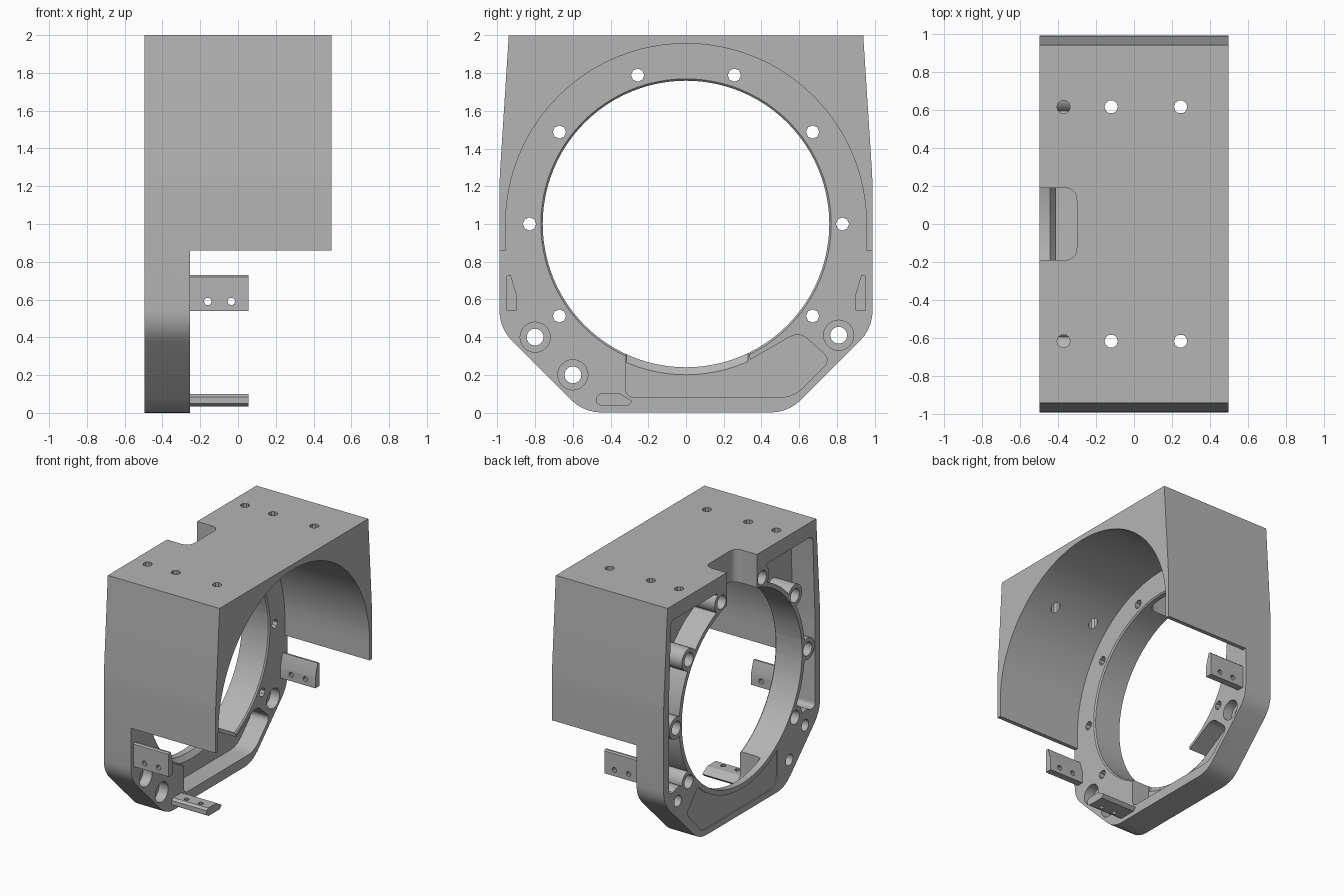
import bpy, bmesh
from math import sin, cos, pi, radians
from mathutils import Vector

if "Cube" in bpy.data.objects:
    bpy.data.objects.remove(bpy.data.objects["Cube"])

grey = bpy.data.materials.new("cast_grey")
grey.use_nodes = True
GREY = (0.46, 0.46, 0.46, 1)
grey.diffuse_color = GREY
grey.node_tree.nodes["Principled BSDF"].inputs["Base Color"].default_value = GREY

BACK, FRONT, STEP = -0.495, 0.495, -0.255   # rear face, hood mouth, plate front
BORE = 0.76
FLOOR = -0.3                                # bottom of the rear pockets


def loft(name, a, xa, b, xb):
    """Solid between outline a (y, z) at xa and outline b at xb."""
    bm = bmesh.new()
    va = [bm.verts.new((xa, y, z)) for y, z in a]
    vb = [bm.verts.new((xb, y, z)) for y, z in b]
    bm.faces.new(va)
    bm.faces.new(vb[::-1])
    n = len(va)
    for i in range(n):
        j = (i + 1) % n
        bm.faces.new((va[j], va[i], vb[i], vb[j]))
    bmesh.ops.recalc_face_normals(bm, faces=bm.faces)
    me = bpy.data.meshes.new(name)
    bm.to_mesh(me)
    bm.free()
    me.materials.append(grey)
    ob = bpy.data.objects.new(name, me)
    bpy.context.collection.objects.link(ob)
    return ob


def prism(name, pts, x0, x1):
    return loft(name, pts, x0, pts, x1)


def disc(y, z, r, n=12):
    return [(y + r * cos(2 * pi * i / n), z + r * sin(2 * pi * i / n)) for i in range(n)]


def rounded(pts, d, steps=5):
    """Round each corner, starting d before it (d may be a list)."""
    out = []
    for i, p in enumerate(pts):
        di = d[i] if isinstance(d, (list, tuple)) else d
        p, q, r = Vector(p), Vector(pts[i - 1]), Vector(pts[(i + 1) % len(pts)])
        if di == 0:
            out.append(tuple(p))
            continue
        a = p + (q - p).normalized() * di
        b = p + (r - p).normalized() * di
        for k in range(steps + 1):
            t = k / steps
            out.append(tuple(a * (1 - t) ** 2 + p * 2 * t * (1 - t) + b * t * t))
    return out


def mirror(pts):
    return [(-y, z) for y, z in pts]


def turned(ob, axis):
    """Turn a prism made along x so that it runs along y or z."""
    for v in ob.data.vertices:
        x, y, z = v.co
        v.co = (y, x, z) if axis == "y" else (y, z, x)
    ob.data.flip_normals() if axis == "y" else None
    return ob


def apply(ob, cutter, op="DIFFERENCE"):
    cutter.hide_render = True
    m = ob.modifiers.new("cut", "BOOLEAN")
    m.operation, m.object, m.solver = op, cutter, "EXACT"
    bpy.context.view_layer.objects.active = ob
    bpy.ops.object.modifier_apply(modifier=m.name)
    bpy.data.objects.remove(cutter)


def smooth(ob):
    bpy.ops.object.select_all(action="DESELECT")
    ob.select_set(True)
    bpy.context.view_layer.objects.active = ob
    bpy.ops.object.shade_smooth_by_angle(angle=radians(25))


# Housing block
half = [(0.543, 0), (0.99, 0.447), (0.99, 1.22), (0.94, 2)]
outline = rounded(half + mirror(half)[::-1], [0.1, 0.1, 0.08, 0, 0, 0.08, 0.1, 0.1])
body = prism("housing", outline, BACK, FRONT)

# Hood: open arch and cut-away underside
arch = [(0.957 * cos(pi * i / 64), 1 + 0.957 * sin(pi * i / 64)) for i in range(65)]
apply(body, prism("arch_cut", arch + [(-0.957, 0.5), (0.957, 0.5)], STEP, 0.7))
apply(body, prism("under_cut", [(-1.2, -0.2), (1.2, -0.2), (1.2, 0.86), (-1.2, 0.86)], STEP, 0.7))

# Main bore with chamfered front rim
apply(body, prism("bore_cut", disc(0, 1, BORE, 96), -0.7, 0))
apply(body, loft("rim_cut", disc(0, 1, BORE - 0.005, 96), STEP - 0.015,
                 disc(0, 1, BORE + 0.02, 96), STEP + 0.01))

# Front pocket at the bottom, open to the bore, with a bevelled lip
pocket = rounded([(-0.32, 0.08), (0.57, 0.08), (0.77, 0.28), (0.6, 0.43), (0.34, 0.28),
                  (0.29, 0.5), (-0.32, 0.5)], [0.05, 0.08, 0.06, 0.06, 0, 0, 0])
apply(body, prism("pocket_cut", pocket, -0.41, -0.2))
lip = loft("lip_cut", disc(0, 1, BORE - 0.005, 96), -0.444, disc(0, 1, BORE + 0.045, 96), -0.406)
apply(lip, prism("lip_limit", [(-0.315, 0.1), (0.33, 0.1), (0.33, 0.5), (-0.315, 0.5)], -0.6, 0), "INTERSECT")
apply(body, lip)

# Ring bolts and corner bolts
ring = [(0.83 * cos(radians(a)), 1 + 0.83 * sin(radians(a)))
        for a in (-36, 0, 36, 72, 108, 144, 180, 216)]
corners = [(-0.8, 0.4), (-0.6, 0.2), (0.81, 0.41)]

# Rear pockets between the bosses
for s in (1, -1):
    side = rounded([(0.3, 1.88), (0.895, 1.88), (0.925, 1.2), (0.925, 0.5), (0.5, 0.5)], 0.04)
    cut = prism("rear_pocket_cut", side if s > 0 else mirror(side), -0.7, FLOOR)
    apply(cut, prism("ring_wall", disc(0, 1, BORE + 0.035, 96), -0.8, 0))
    for y, z in ring:
        if y * s > 0:
            apply(cut, prism("boss", disc(y, z, 0.088, 24), -0.8, 0))
    apply(cut, prism("corner_boss", disc(s * 0.805, 0.41, 0.11, 24), -0.8, 0))
    apply(body, cut)

for y, z in ring:
    apply(body, prism("ring_hole", disc(y, z, 0.035, 8), -0.7, 0))
    apply(body, prism("ring_counterbore", disc(y, z, 0.055, 20), -0.7, FLOOR - 0.01))
for y, z in corners:
    apply(body, prism("corner_hole", disc(y, z, 0.045, 16), -0.7, 0))
    apply(body, prism("corner_counterbore", disc(y, z, 0.08, 24), STEP - 0.08, 0))

# Shallow recess on the lower rear face
recess = prism("recess_cut", rounded([(0.5, 0.05), (0.7, 0.26), (0.56, 0.42), (-0.45, 0.42),
                                      (-0.45, 0.12), (-0.4, 0.05)], 0.03), -0.7, BACK + 0.008)
apply(recess, prism("recess_limit", disc(0, 1, BORE + 0.04, 96), -0.8, 0))
apply(body, recess)

# Top notch running down into the bore
notch = rounded([(-0.7, -0.19), (-0.3, -0.19), (-0.3, 0.19), (-0.7, 0.19)], [0, 0.07, 0.07, 0])
apply(body, turned(prism("notch_cut", notch, 1.5, 2.2), "z"))

# Holes in the roof
for x in (-0.37, -0.12, 0.245):
    for y in (-0.615, 0.615):
        apply(body, turned(prism("roof_hole", disc(x, y, 0.035, 10), 1.62, 2.2), "z"))

# Small blind pocket in the hood end face
blind = rounded([(0.81, 1.56), (0.94, 1.6), (0.89, 1.7), (0.84, 1.69)], 0.03)
apply(body, prism("blind_cut", blind, FRONT - 0.1, 0.7))
smooth(body)


# Mounting tabs
def tab(name, pts, holes, axis):
    ob = prism(name, pts, STEP - 0.02, 0.055)
    for x in (-0.16, -0.035):
        u, lo, hi = holes
        apply(ob, turned(prism("tab_hole", disc(x, u, 0.02, 10), lo, hi), axis))
    smooth(ob)


side_tab = [(0.9, 0.54), (0.955, 0.54), (0.955, 0.72), (0.945, 0.73), (0.93, 0.73), (0.9, 0.63)]
tab("left_tab", side_tab, (0.59, 0.8, 1.1), "y")
tab("right_tab", mirror(side_tab), (0.59, -1.1, -0.8), "y")
bottom_tab = [(-0.45, 0.035), (-0.31, 0.035), (-0.284, 0.06), (-0.35, 0.1),
              (-0.455, 0.1), (-0.474, 0.085), (-0.474, 0.05)]
tab("bottom_tab", bottom_tab, (-0.42, -0.1, 0.3), "z")
